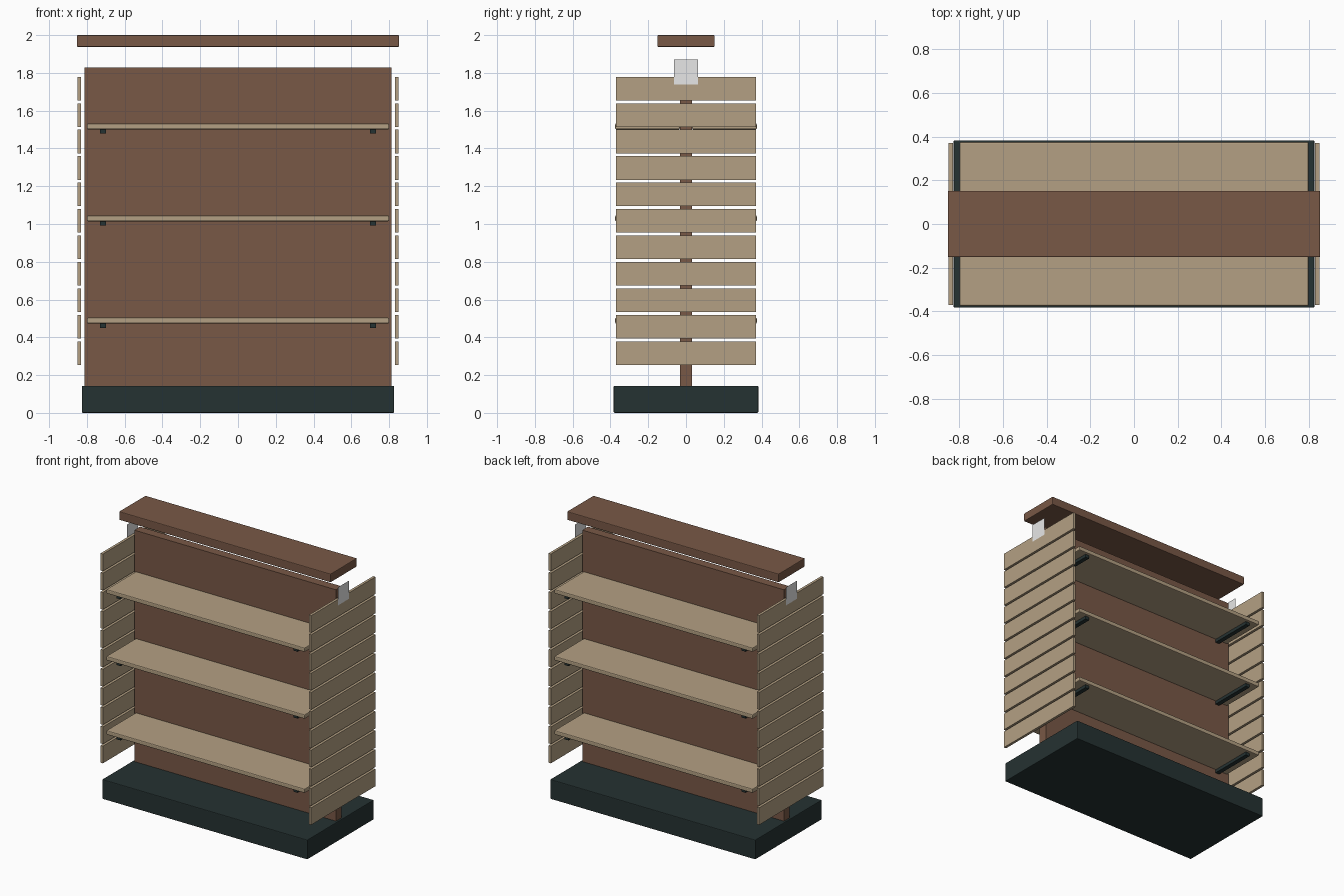
import bpy

if "Cube" in bpy.data.objects:
    bpy.data.objects.remove(bpy.data.objects["Cube"])


def material(name, rgb):
    m = bpy.data.materials.new(name)
    m.diffuse_color = (*rgb, 1)
    m.use_nodes = True
    m.node_tree.nodes["Principled BSDF"].inputs["Base Color"].default_value = m.diffuse_color
    return m


BROWN = material("dark wood", (0.19, 0.098, 0.061))
BEIGE = material("light wood", (0.456, 0.352, 0.227))
DARK = material("dark green metal", (0.0185, 0.032, 0.032))
WHITE = material("white card", (0.8, 0.8, 0.8))


def box(name, x, y, z, mat, bevel=0.0):
    """Box from (min, max) ranges on each axis, with an optional edge bevel."""
    ranges = (x, y, z)
    bpy.ops.mesh.primitive_cube_add(size=1, location=[(a + b) / 2 for a, b in ranges])
    ob = bpy.context.object
    ob.name = name
    ob.scale = [b - a for a, b in ranges]
    bpy.ops.object.transform_apply(location=False, rotation=False, scale=True)
    ob.data.materials.append(mat)
    if bevel:
        mod = ob.modifiers.new("edge_bevel", 'BEVEL')
        mod.width = bevel
        mod.segments = 2
    return ob


def span(side, a, b):
    """Range a..b mirrored to the given side."""
    return tuple(sorted((side * a, side * b)))


# Plinth, centre panel and floating header board
box("base", (-0.827, 0.827), (-0.383, 0.383), (0, 0.143), DARK, 0.005)
box("centre_panel", (-0.813, 0.813), (-0.033, 0.033), (0.143, 1.829), BROWN)
box("header_board", (-0.853, 0.853), (-0.152, 0.152), (1.938, 2.0), BROWN, 0.005)

# Shelves on both faces of the panel, each on two bracket arms
for level, top in enumerate((0.504, 1.045, 1.532)):
    for side in (-1, 1):
        face = "front" if side < 0 else "back"
        box(f"shelf_{face}_{level}", (-0.8, 0.8), span(side, 0.033, 0.375),
            (top - 0.031, top), BEIGE, 0.006)
        for end in (-1, 1):
            hand = "left" if end < 0 else "right"
            box(f"bracket_{face}_{hand}_{level}", span(end, 0.698, 0.73),
                span(side, 0.033, 0.355), (top - 0.054, top - 0.031), DARK)

# Slatted ends with a thin sign card on each
for end in (-1, 1):
    hand = "left" if end < 0 else "right"
    for i in range(11):
        z = 0.254 + 0.14 * i
        box(f"slat_{hand}_{i}", span(end, 0.83, 0.849), (-0.37, 0.37),
            (z, z + 0.125), BEIGE)
    mesh = bpy.data.meshes.new(f"sign_card_{hand}")
    x = end * 0.852
    corners = [(x, -0.063, 1.738), (x, 0.063, 1.738), (x, 0.063, 1.87), (x, -0.063, 1.87)]
    mesh.from_pydata(corners, [], [(0, 1, 2, 3) if end > 0 else (3, 2, 1, 0)])
    mesh.materials.append(WHITE)
    card = bpy.data.objects.new(f"sign_card_{hand}", mesh)
    bpy.context.collection.objects.link(card)
